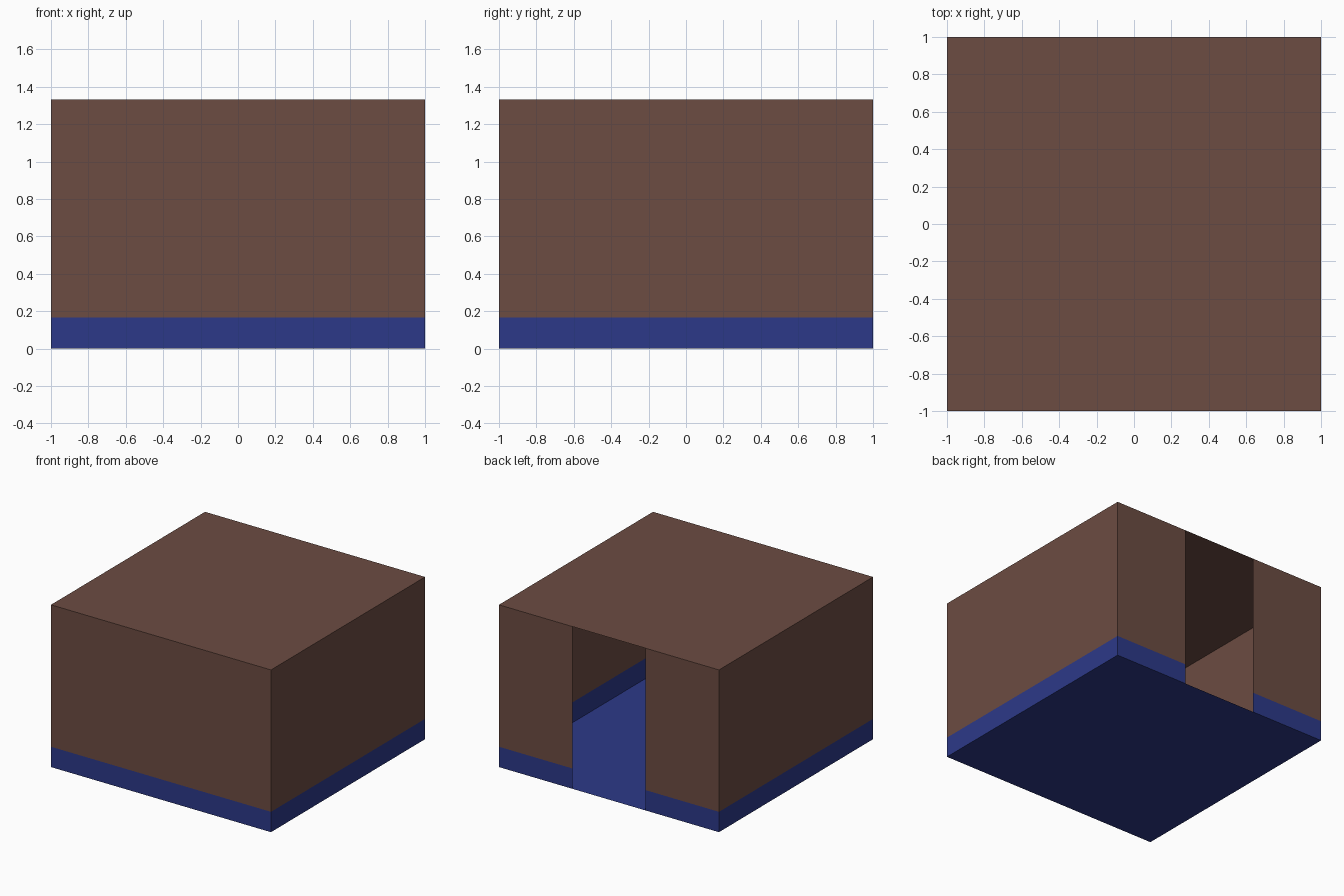
import bpy
import bmesh

if "Cube" in bpy.data.objects:
    bpy.data.objects.remove(bpy.data.objects["Cube"])

BASE_TOP, HEIGHT, DOOR = 0.167, 1.333, 0.333


def srgb(r, g, b):
    lin = [((c / 255 + 0.055) / 1.055) ** 2.4 for c in (r, g, b)]
    return (*lin, 1.0)


def material(name, rgb):
    m = bpy.data.materials.new(name)
    m.diffuse_color = srgb(*rgb)
    m.use_nodes = True
    m.node_tree.nodes["Principled BSDF"].inputs["Base Color"].default_value = m.diffuse_color
    return m


brown = material("brown", (108, 76, 66))
blue = material("blue", (44, 57, 137))


def finish(name, bm, mat):
    mesh = bpy.data.meshes.new(name)
    bm.to_mesh(mesh)
    bm.free()
    mesh.materials.append(mat)
    obj = bpy.data.objects.new(name, mesh)
    bpy.context.collection.objects.link(obj)


# Open outline of the room, leaving a full-height doorway in the back
OUTLINE = [(-DOOR, 1), (-1, 1), (-1, -1), (1, -1), (1, 1), (DOOR, 1)]


def wall_band(name, z0, z1, mat):
    bm = bmesh.new()
    low = [bm.verts.new((x, y, z0)) for x, y in OUTLINE]
    high = [bm.verts.new((x, y, z1)) for x, y in OUTLINE]
    for i in range(len(OUTLINE) - 1):
        bm.faces.new((low[i], low[i + 1], high[i + 1], high[i]))
    finish(name, bm, mat)


def slab(name, z, mat, up):
    bm = bmesh.new()
    corners = [(-1, -1), (1, -1), (1, 1), (-1, 1)]
    if not up:
        corners.reverse()
    bm.faces.new([bm.verts.new((x, y, z)) for x, y in corners])
    finish(name, bm, mat)


# Thin shell: blue floor and skirting, brown walls and roof
slab("floor", 0.0, blue, False)
wall_band("wall_base", 0.0, BASE_TOP, blue)
wall_band("walls", BASE_TOP, HEIGHT, brown)
slab("roof", HEIGHT, brown, True)
